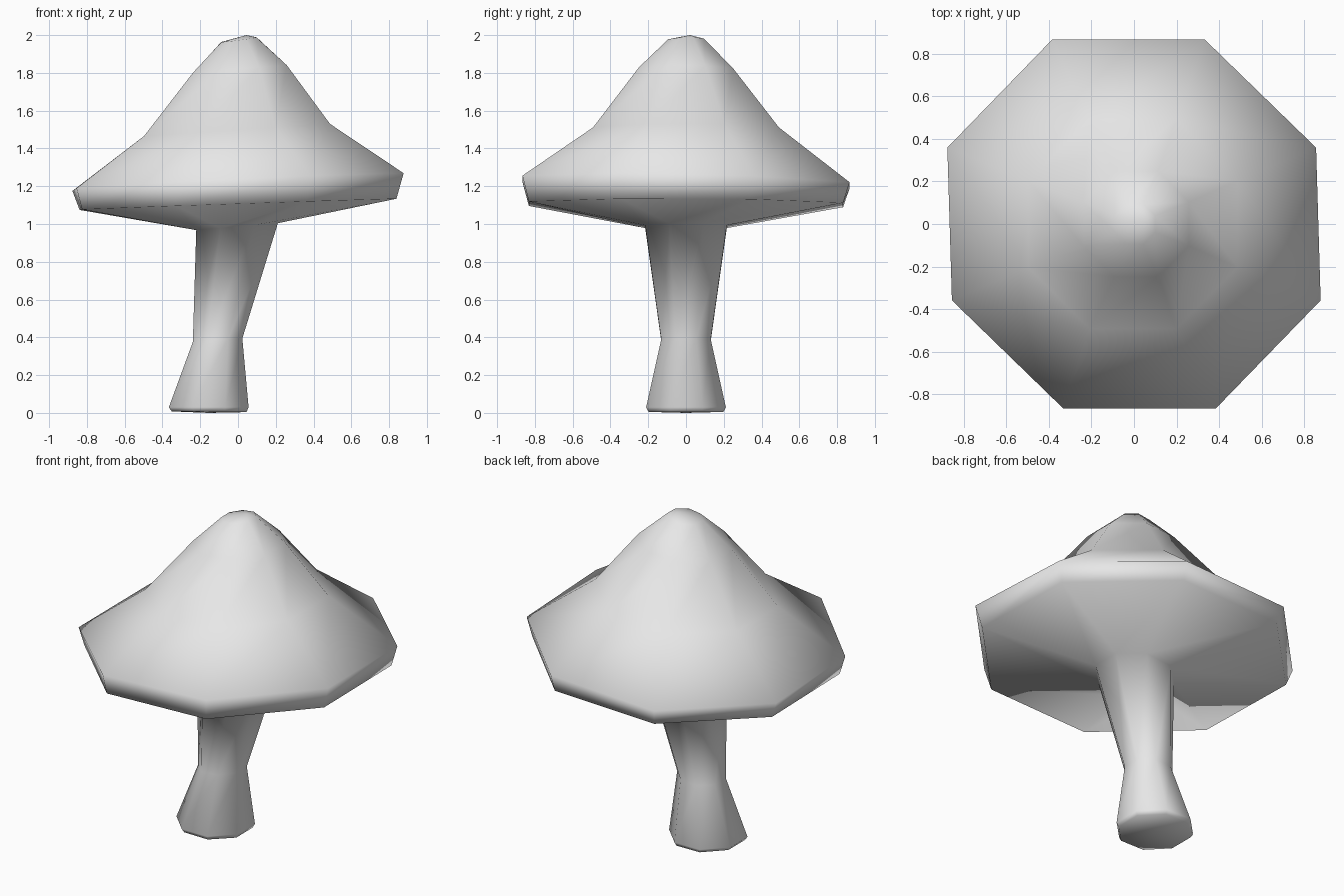
import bpy, bmesh
from math import cos, sin, pi

cube = bpy.data.objects.get("Cube")
if cube:
    bpy.data.objects.remove(cube)

SIDES = 8

mat = bpy.data.materials.new("pale_grey")
mat.use_nodes = True
grey = (0.8, 0.8, 0.8, 1)
mat.diffuse_color = grey
mat.node_tree.nodes["Principled BSDF"].inputs["Base Color"].default_value = grey


def add_ring(bm, cx, z, half, tilt_x=0, tilt_y=0, shear=0):
    """Octagon with flats facing the axes; half is its half width."""
    radius = half / cos(pi / SIDES)
    ring = []
    for i in range(SIDES):
        a = (i + 0.5) * 2 * pi / SIDES
        x, y = radius * cos(a), radius * sin(a)
        ring.append(bm.verts.new((cx + x - shear * y, y, z + tilt_x * x + tilt_y * y)))
    return ring


def bridge(bm, low, high):
    for i in range(SIDES):
        j = (i + 1) % SIDES
        bm.faces.new((low[i], low[j], high[j], high[i]))


# Rings from foot to crown: centre x, height, half width, tilts, shear
rings = [
    (-0.153, 0.006, 0.198, -0.01),               # foot
    (-0.155, 0.03, 0.211),
    (-0.108, 0.385, 0.131, 0.07),                # waist of stem
    (-0.005, 0.986, 0.216, 0.085),               # stem meets cap
    (0.0, 1.104, 0.832, 0.034, -0.004, 0.02),    # lower rim
    (0.0, 1.222, 0.866, 0.046, -0.02, 0.03),     # upper rim
    (-0.005, 1.498, 0.492, 0.065, 0),            # flare
    (0.01, 1.82, 0.248, 0.08, -0.01),            # shoulder
    (0.005, 1.975, 0.094, 0.13, 0.02),           # crown
]

bm = bmesh.new()
loops = [add_ring(bm, *r) for r in rings]
for low, high in zip(loops, loops[1:]):
    bridge(bm, low, high)

# Close the foot and the crown with fans
foot = bm.verts.new((-0.153, 0, 0))
tip = bm.verts.new((0.045, 0.02, 2.0))
for i in range(SIDES):
    j = (i + 1) % SIDES
    bm.faces.new((loops[0][j], loops[0][i], foot))
    bm.faces.new((loops[-1][i], loops[-1][j], tip))

bmesh.ops.recalc_face_normals(bm, faces=bm.faces)
for face in bm.faces:
    face.smooth = True

mesh = bpy.data.meshes.new("mushroom")
bm.to_mesh(mesh)
bm.free()
mesh.materials.append(mat)
bpy.context.collection.objects.link(bpy.data.objects.new("mushroom", mesh))
